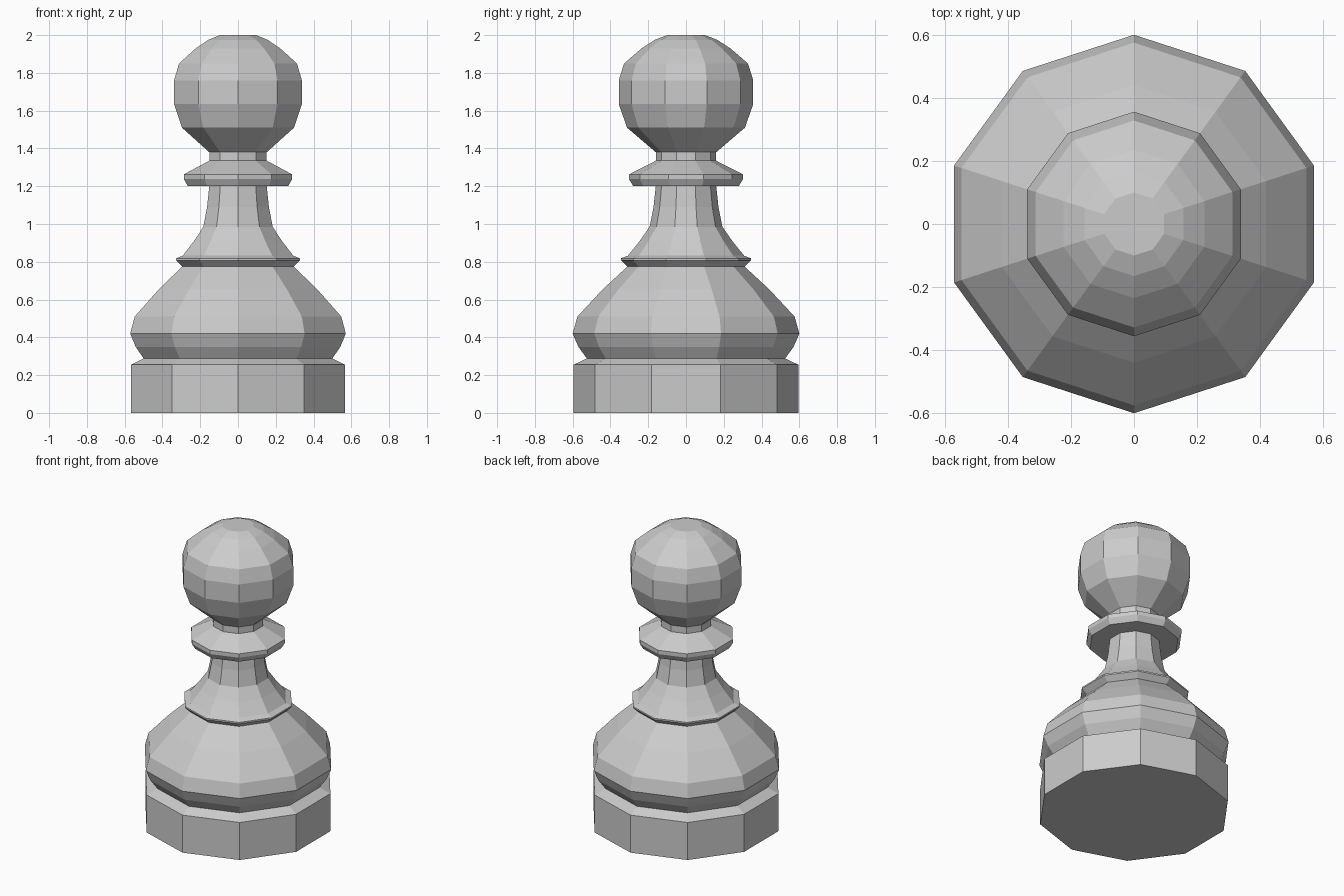
import bpy
import bmesh
from math import cos, sin, pi

cube = bpy.data.objects.get("Cube")
if cube:
    bpy.data.objects.remove(cube, do_unlink=True)

SIDES = 10

# Single grey finish
grey = bpy.data.materials.new("plain_grey")
grey.diffuse_color = (0.6, 0.6, 0.6, 1)
grey.use_nodes = True
grey.node_tree.nodes["Principled BSDF"].inputs["Base Color"].default_value = (0.6, 0.6, 0.6, 1)


def turned_part(name, profile, cap_bottom=False, cap_top=False):
    """Revolve (radius, height) points into a flat-shaded ten-sided part."""
    bm = bmesh.new()
    rings = []
    for r, z in profile:
        angles = [pi / 2 + 2 * pi * i / SIDES for i in range(SIDES)]
        rings.append([bm.verts.new((r * cos(a), r * sin(a), z)) for a in angles])
    for low, high in zip(rings, rings[1:]):
        for i in range(SIDES):
            j = (i + 1) % SIDES
            bm.faces.new((low[i], low[j], high[j], high[i]))
    if cap_bottom:
        bm.faces.new(rings[0][::-1])
    if cap_top:
        bm.faces.new(rings[-1])
    mesh = bpy.data.meshes.new(name)
    bm.to_mesh(mesh)
    bm.free()
    mesh.materials.append(grey)
    obj = bpy.data.objects.new(name, mesh)
    bpy.context.collection.objects.link(obj)
    return obj


# Plinth with a sloped top edge
turned_part("base", [(0.595, 0), (0.595, 0.255), (0.525, 0.288)], cap_bottom=True)

# Bulging lower body
turned_part("body", [(0.525, 0.288), (0.57, 0.35), (0.6, 0.42), (0.575, 0.51),
                     (0.44, 0.655), (0.31, 0.775)])

# Thin ring above the body
turned_part("body_ring", [(0.31, 0.775), (0.345, 0.808), (0.345, 0.818), (0.308, 0.832)])

# Flared stem
turned_part("stem", [(0.308, 0.832), (0.245, 0.91), (0.193, 0.985), (0.172, 1.09), (0.16, 1.2)])

# Collar with flat underside, and the short neck over it
turned_part("collar", [(0.16, 1.2), (0.279, 1.2), (0.301, 1.237), (0.301, 1.263), (0.16, 1.335)])
turned_part("neck", [(0.16, 1.335), (0.16, 1.38)])

# Round head with a small flat top
turned_part("head", [(0.16, 1.38), (0.312, 1.51), (0.356, 1.635), (0.356, 1.76), (0.328, 1.85),
                     (0.235, 1.93), (0.165, 1.975), (0.1, 2.0)], cap_top=True)
